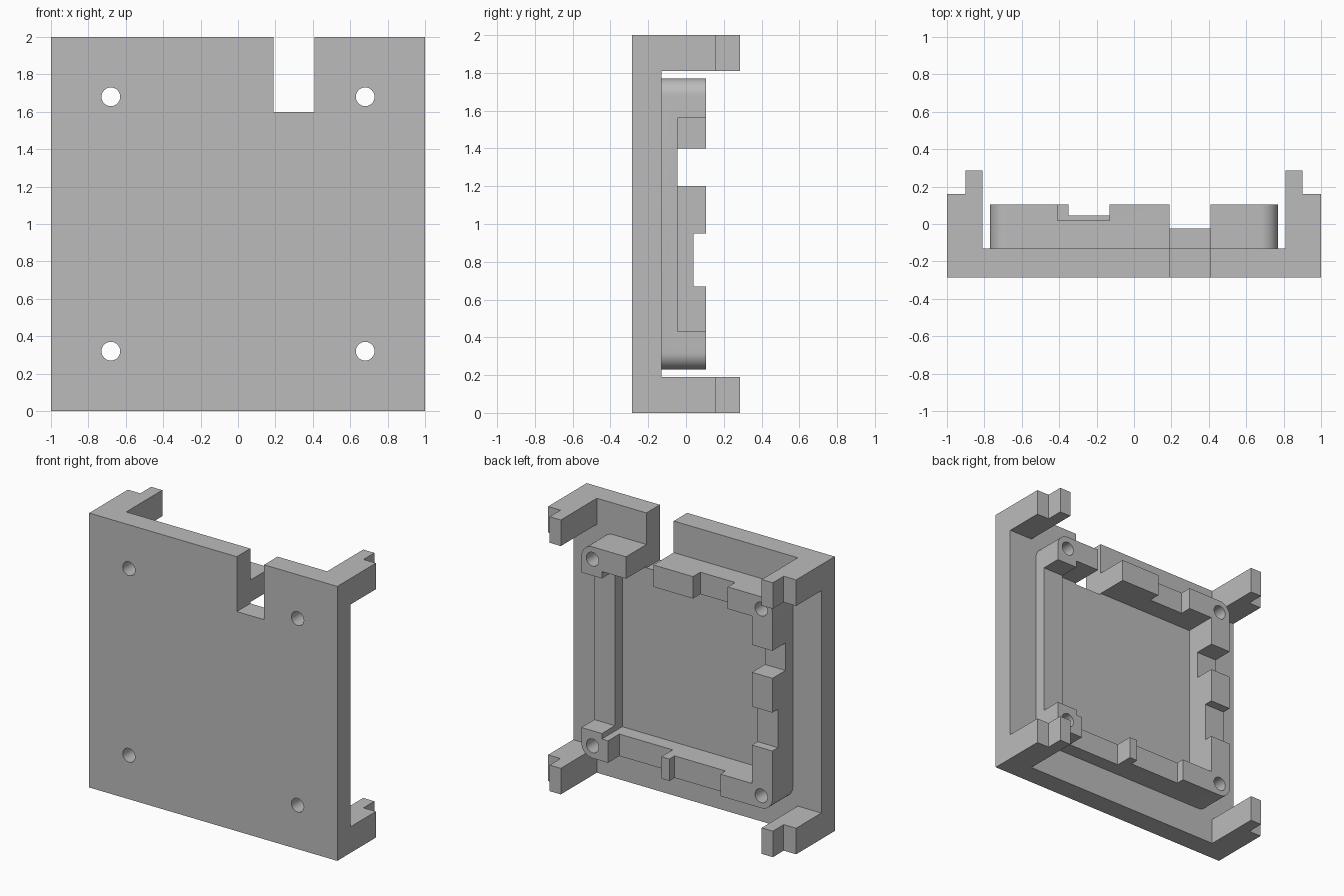
import bpy, bmesh, math
from mathutils import Matrix, Vector

cube = bpy.data.objects.get("Cube")
if cube:
    bpy.data.objects.remove(cube, do_unlink=True)

grey = bpy.data.materials.new("plain grey")
grey.use_nodes = True
COLOUR = (0.5, 0.5, 0.5, 1)
grey.diffuse_color = COLOUR
grey.node_tree.nodes["Principled BSDF"].inputs["Base Color"].default_value = COLOUR

BACK, FLOOR, RIM = -0.285, -0.13, 0.105   # y levels of plate and frame
OUT, INN = 0.77, 0.605                    # frame half widths
HOLE = 0.68                               # screw hole offset from centre


def make_object(name, bm):
    bmesh.ops.recalc_face_normals(bm, faces=bm.faces[:])
    mesh = bpy.data.meshes.new(name)
    bm.to_mesh(mesh)
    bm.free()
    mesh.materials.append(grey)
    obj = bpy.data.objects.new(name, mesh)
    bpy.context.collection.objects.link(obj)
    return obj


def box(name, x0, x1, y0, y1, z0, z1):
    bm = bmesh.new()
    bmesh.ops.create_cube(bm, size=1)
    bmesh.ops.scale(bm, vec=(x1 - x0, y1 - y0, z1 - z0), verts=bm.verts)
    bmesh.ops.translate(bm, vec=((x0 + x1) / 2, (y0 + y1) / 2, (z0 + z1) / 2), verts=bm.verts)
    return make_object(name, bm)


def prism(name, points, y0, y1):
    """Extrude an (x, z) outline along y."""
    bm = bmesh.new()
    face = bm.faces.new([bm.verts.new((x, y0, z)) for x, z in points])
    new = bmesh.ops.extrude_face_region(bm, geom=[face])["geom"]
    bmesh.ops.translate(bm, vec=(0, y1 - y0, 0),
                        verts=[v for v in new if isinstance(v, bmesh.types.BMVert)])
    return make_object(name, bm)


def arc(cx, cz, r, start, sweep, n):
    return [(cx + r * math.cos(start + sweep * i / n), cz + r * math.sin(start + sweep * i / n))
            for i in range(n + 1)]


def screw_holes():
    return [prism("hole_cutter", arc(sx * HOLE, 1 + sz * HOLE, 0.05, 0, math.tau, 32)[:-1], -1, 1)
            for sx in (-1, 1) for sz in (-1, 1)]


def carve(obj, cutters):
    for c in cutters:
        c.hide_render = True
        mod = obj.modifiers.new("cut", 'BOOLEAN')
        mod.operation, mod.solver, mod.object = 'DIFFERENCE', 'EXACT', c
    bpy.context.view_layer.update()
    graph = bpy.context.evaluated_depsgraph_get()
    mesh = bpy.data.meshes.new_from_object(obj.evaluated_get(graph))
    obj.modifiers.clear()
    obj.data = mesh
    for c in cutters:
        bpy.data.objects.remove(c, do_unlink=True)
    bpy.ops.object.select_all(action='DESELECT')
    obj.select_set(True)
    bpy.context.view_layer.objects.active = obj
    bpy.ops.object.shade_smooth_by_angle(angle=math.radians(30))


def cable_slot():
    return box("slot_cutter", 0.19, 0.41, -1, 1, 1.6, 2.2)


# Flat plate with cable slot and screw holes
plate = box("plate", -1, 1, BACK, FLOOR, 0, 2)
carve(plate, [cable_slot()] + screw_holes())

# Raised frame with rounded corners
outline = []
for k, (sx, sz) in enumerate([(1, 1), (-1, 1), (-1, -1), (1, -1)]):
    outline += arc(sx * HOLE, 1 + sz * HOLE, OUT - HOLE, k * math.pi / 2, math.pi / 2, 10)
frame = prism("raised_frame", outline, FLOOR, RIM)

# Recesses in the frame walls: x range, lowest y, z range
recesses = [
    (-INN, INN, -1, 0.39, 1.61),        # open middle
    (-0.41, -0.13, 0.02, 1.5, 1.9),     # top wall
    (-0.35, 0.06, 0.045, 0.1, 0.5),     # bottom wall, right part
    (0.125, 0.555, -0.025, 0.1, 0.5),   # bottom wall, left part
    (0.5, 0.9, -0.045, 0.43, 1.56),     # left wall
    (-0.9, -0.5, -0.045, 1.2, 1.4),     # right wall, upper
    (-0.9, -0.5, 0.04, 0.67, 0.95),     # right wall, lower
]
cutters = [box("recess_cutter", x0, x1, y, 1, z0, z1) for x0, x1, y, z0, z1 in recesses]
carve(frame, cutters + [cable_slot()] + screw_holes())

# Four stepped corner posts
for side, sx in (("left", 1), ("right", -1)):
    for level, z in (("lower", 0), ("upper", 1.81)):
        step = [(1, FLOOR), (1, 0.16), (0.9, 0.16), (0.9, -BACK), (0.81, -BACK), (0.81, FLOOR)]
        bm = bmesh.new()
        face = bm.faces.new([bm.verts.new((sx * x, y, z)) for x, y in step])
        new = bmesh.ops.extrude_face_region(bm, geom=[face])["geom"]
        bmesh.ops.translate(bm, vec=(0, 0, 0.19),
                            verts=[v for v in new if isinstance(v, bmesh.types.BMVert)])
        make_object(f"{level}_{side}_post", bm)
